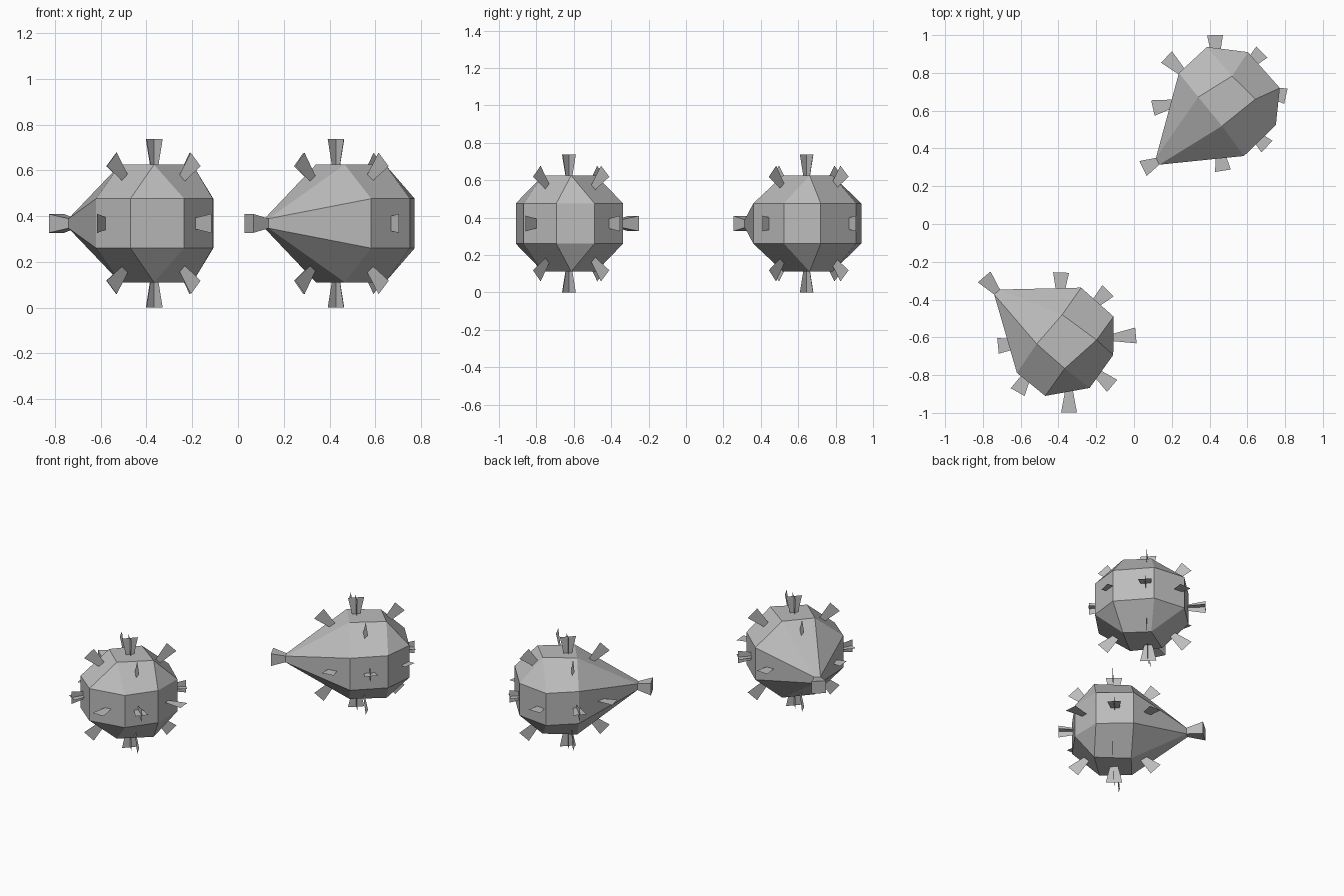
import bpy, bmesh
from mathutils import Vector

if "Cube" in bpy.data.objects:
    bpy.data.objects.remove(bpy.data.objects["Cube"])

GREY = (0.5, 0.5, 0.5, 1)
grey = bpy.data.materials.new("plain_grey")
grey.use_nodes = True
grey.diffuse_color = GREY
grey.node_tree.nodes["Principled BSDF"].inputs["Base Color"].default_value = GREY

MID = 0.368                      # height of the body centre
CAP, WALL = 0.257, 0.108         # half heights of the caps and the side wall
UP = Vector((0, 0, 1))


def finish(bm, name):
    bmesh.ops.recalc_face_normals(bm, faces=bm.faces)
    mesh = bpy.data.meshes.new(name)
    bm.to_mesh(mesh)
    bm.free()
    mesh.materials.append(grey)
    bpy.context.collection.objects.link(bpy.data.objects.new(name, mesh))


def at(xy, z):
    return Vector((xy[0], xy[1], z))


def build_body(name, ring, cap, neck, tail):
    """Faceted ball with one side drawn out to a neck and a flared tail."""
    bm = bmesh.new()
    out = (at(tail, 0) - at(neck, 0)).normalized()
    side = UP.cross(out)
    ends, walls = [], []
    for s in (1, -1):
        n = [bm.verts.new(at(neck, MID + s * 0.021) + side * w) for w in (0.02, -0.02)]
        e = [bm.verts.new(at(tail, MID + s * 0.041) + side * w) for w in (0.044, -0.044)]
        r = [n[0]] + [bm.verts.new(at(p, MID + s * WALL)) for p in ring] + [n[1]]
        q = [bm.verts.new(at(p, MID + s * CAP)) for p in cap]
        bm.faces.new(q)
        for j in range(4):
            bm.faces.new((r[2 * j], r[2 * j + 1], q[j]))
            bm.faces.new((r[2 * j + 1], r[(2 * j + 2) % 8], q[(j + 1) % 4], q[j]))
        bm.faces.new((n[0], n[1], e[1], e[0]))
        walls.append(r)
        ends.append((n, e))
    for i in range(7):
        bm.faces.new((walls[0][i], walls[0][i + 1], walls[1][i + 1], walls[1][i]))
    (n0, e0), (n1, e1) = ends
    for k in (0, 1):
        bm.faces.new((n0[k], e0[k], e1[k], n1[k]))
    bm.faces.new((e0[0], e0[1], e1[1], e1[0]))
    finish(bm, name)


def plate(bm, tip, direction, side, wide=0.042):
    """Thin trapezoid, narrow at the base and wide at the tip."""
    base = tip - direction * 0.125
    corners = (base - side * wide * 0.45, base + side * wide * 0.45,
               tip + side * wide, tip - side * wide)
    bm.faces.new([bm.verts.new(c) for c in corners])


def build_spikes(name, centre, straight, crossed, raised):
    bm = bmesh.new()
    # level plates around the waist; the crossed ones get an upright plate too
    for pairs, both in ((straight, False), (crossed, True)):
        for tip, base in pairs:
            d = (at(tip, 0) - at(base, 0)).normalized()
            plate(bm, at(tip, MID), d, d.cross(UP))
            if both:
                plate(bm, at(tip, MID), d, UP)
    # upright plates leaning out above and below
    for p in raised:
        d = (at(p, 0) - at(centre, 0)).normalized()
        for s in (1, -1):
            lean = (d + UP * s).normalized()
            plate(bm, at(p, MID + s * 0.242) + lean * 0.053, lean, (d - UP * s).normalized())
    # crossed plates on the top and bottom
    d = (at(raised[0], 0) - at(centre, 0)).normalized()
    for s in (1, -1):
        for side in (d, d.cross(UP)):
            plate(bm, at(centre, MID + s * MID), UP * s, side, 0.05)
    finish(bm, name)


# front ball, tail pointing back and to the right
build_body("front_body",
           [(-.62, -.788), (-.47, -.91), (-.235, -.868), (-.11, -.693), (-.108, -.49), (-.28, -.337)],
           [(-.515, -.635), (-.367, -.765), (-.198, -.614), (-.38, -.48)],
           (-.725, -.36), (-.793, -.28))
build_spikes("front_spikes", (-.366, -.626),
             [((-.386, -.257), (-.39, -.36)), ((.01, -.59), (-.1, -.6)),
              ((-.344, -.998), (-.344, -.89)), ((-.72, -.645), (-.62, -.635))],
             [((-.138, -.354), (-.213, -.429)), ((-.116, -.857), (-.196, -.79)),
              ((-.616, -.89), (-.574, -.815))],
             [(-.526, -.48), (-.217, -.46), (-.524, -.772), (-.212, -.772)])

# back ball, tail pointing forward and to the right
build_body("back_body",
           [(.582, .36), (.751, .524), (.772, .72), (.603, .91), (.386, .937), (.238, .8)],
           [(.466, .519), (.643, .661), (.519, .783), (.34, .672)],
           (.125, .332), (.048, .294))
build_spikes("back_spikes", (.428, .645),
             [((.1, .614), (.196, .635)), ((.429, 1), (.432, .89)),
              ((.804, .677), (.7, .7)), ((.471, .282), (.455, .385))],
             [((.172, .884), (.26, .8)), ((.677, .91), (.6, .835)),
              ((.704, .41), (.63, .48))],
             [(.291, .788), (.587, .82), (.296, .503), (.608, .487)])
